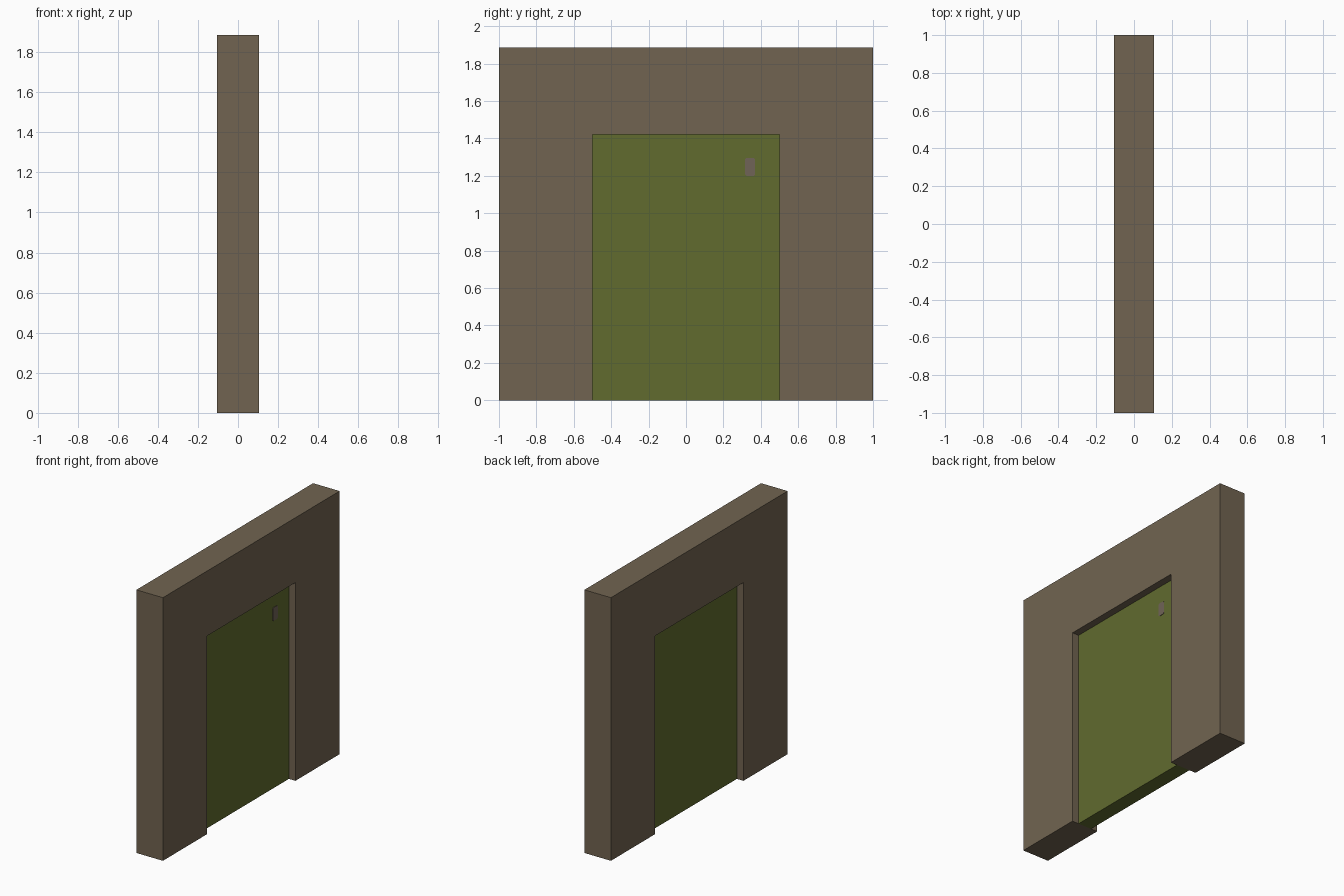
import bpy, bmesh

if "Cube" in bpy.data.objects:
    bpy.data.objects.remove(bpy.data.objects["Cube"])

W, H, T = 1.0, 1.885, 0.105      # wall half width, height, half thickness
DW, DH, DT = 0.5, 1.42, 0.053    # door half width, height, half thickness


def material(name, rgb):
    m = bpy.data.materials.new(name)
    m.diffuse_color = (*rgb, 1.0)
    m.use_nodes = True
    m.node_tree.nodes["Principled BSDF"].inputs["Base Color"].default_value = m.diffuse_color
    return m


def extrude_outline(name, outline, x0, x1, mat):
    """Solid made from a (y, z) outline, extruded along x from x0 to x1."""
    bm = bmesh.new()
    face = bm.faces.new([bm.verts.new((x0, y, z)) for y, z in outline])
    ext = bmesh.ops.extrude_face_region(bm, geom=[face])
    moved = [v for v in ext["geom"] if isinstance(v, bmesh.types.BMVert)]
    bmesh.ops.translate(bm, verts=moved, vec=(x1 - x0, 0, 0))
    bmesh.ops.recalc_face_normals(bm, faces=bm.faces)
    mesh = bpy.data.meshes.new(name)
    bm.to_mesh(mesh)
    bm.free()
    mesh.materials.append(mat)
    obj = bpy.data.objects.new(name, mesh)
    bpy.context.collection.objects.link(obj)
    return obj


brown = material("wall brown", (0.165, 0.127, 0.082))
green = material("door green", (0.119, 0.147, 0.028))
grey = material("lock grey brown", (0.160, 0.125, 0.095))

# Wall with a doorway open at the floor
extrude_outline("wall", [(-W, 0), (-DW, 0), (-DW, DH), (DW, DH),
                         (DW, 0), (W, 0), (W, H), (-W, H)], -T, T, brown)

# Door slab, recessed on both sides
extrude_outline("door", [(-DW, 0), (DW, 0), (DW, DH), (-DW, DH)], -DT, DT, green)

# Small lock plate with clipped corners on one side of the door
y0, y1, z0, z1, c = 0.315, 0.37, 1.2, 1.295, 0.008
extrude_outline("lock_plate", [(y0 + c, z0), (y1 - c, z0), (y1, z0 + c), (y1, z1 - c),
                               (y1 - c, z1), (y0 + c, z1), (y0, z1 - c), (y0, z0 + c)],
                DT - 0.002, DT + 0.003, grey)
